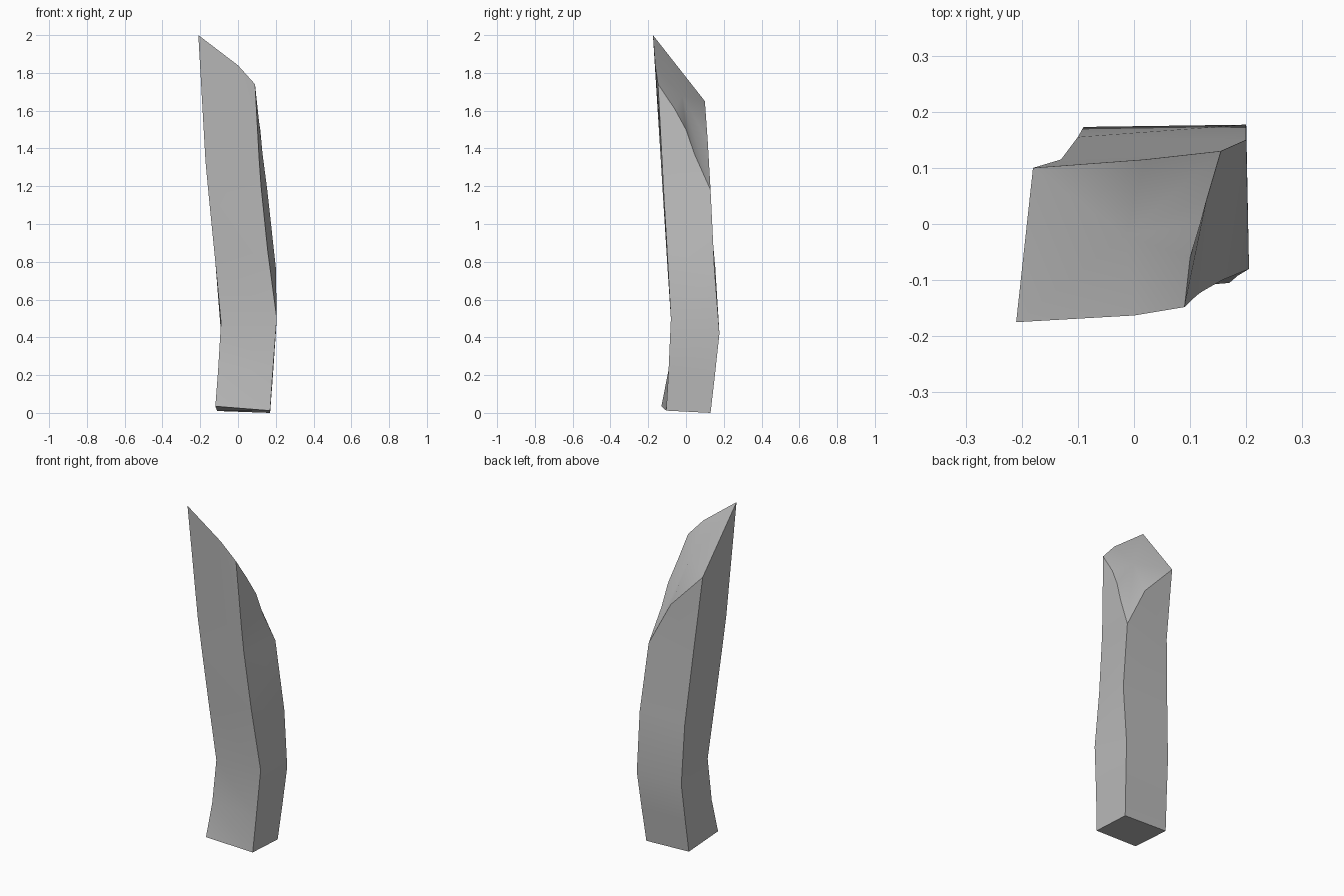
import bpy
import bmesh
import math

default_cube = bpy.data.objects.get("Cube")
if default_cube:
    bpy.data.objects.remove(default_cube, do_unlink=True)


def flat_material(name, colour):
    material = bpy.data.materials.new(name)
    material.use_nodes = True
    material.diffuse_color = colour
    shader = material.node_tree.nodes["Principled BSDF"]
    shader.inputs["Base Color"].default_value = colour
    shader.inputs["Roughness"].default_value = 0.9
    return material


grey = flat_material("plain grey", (0.5, 0.5, 0.5, 1))

# Four-cornered sections of the bent post, from the foot to the start of the cut
# Corner order: front right, front left, back left, back right
sections = [
    [(-.12, -.13, .035), (.17, -.105, .012), (.17, .13, 0), (-.11, .13, .01)],
    [(-.105, -.092, .23), (.185, -.092, .23), (.185, .153, .2), (-.1, .15, .2)],
    [(-.09, -.075, .48), (.205, -.08, .5), (.2, .177, .42), (-.09, .173, .42)],
    [(-.12, -.1, .8), (.157, -.1, .86), (.2, .15, .77), (-.1, .155, .77)],
    [(-.155, -.122, 1.15), (.122, -.12, 1.2), (.155, .13, 1.18), (-.13, .115, 1.2)],
]

bm = bmesh.new()
rings = [[bm.verts.new(corner) for corner in section] for section in sections]


def add_face(*verts):
    return bm.faces.new(verts)


# Foot and side walls, with diagonal creases on the front
add_face(*reversed(rings[0]))
for low, high in zip(rings, rings[1:]):
    for i in range(4):
        j = (i + 1) % 4
        if i == 0:
            add_face(low[i], low[j], high[i])
            add_face(high[i], low[j], high[j])
        else:
            add_face(low[i], low[j], high[j], high[i])

# Rim of the slanted cut, running from the tip round to the back
front_right, front_left, back_left, back_right = rings[-1]
seam_right = bm.verts.new((-.172, -.133, 1.33))
seam_left = bm.verts.new((.112, -.127, 1.34))
tip = bm.verts.new((-.21, -.175, 2))
brow = bm.verts.new((0, -.163, 1.84))
shoulder = bm.verts.new((.09, -.148, 1.74))
slope = [bm.verts.new(p) for p in
         [(.1, -.06, 1.61), (.118, 0, 1.5), (.13, .045, 1.37)]]
back_rim = bm.verts.new((.02, .115, 1.44))
back_peak = bm.verts.new((-.18, .1, 1.65))

# Upper walls below the cut
add_face(front_right, front_left, seam_left, seam_right)
add_face(seam_right, seam_left, brow, tip)
add_face(seam_left, shoulder, brow)
add_face(front_left, back_left, slope[2], seam_left)
add_face(seam_left, *reversed(slope), shoulder)
add_face(back_left, back_right, back_rim)
add_face(back_right, back_peak, back_rim)
add_face(back_right, front_right, seam_right, back_peak)
add_face(seam_right, tip, back_peak)

# Gently bulging cut surface
rim = [tip, brow, shoulder, *slope, back_left, back_rim, back_peak]
crown = bm.verts.new((-.015, -.02, 1.68))
for start, end in zip(rim, rim[1:] + rim[:1]):
    add_face(start, end, crown)

bmesh.ops.recalc_face_normals(bm, faces=bm.faces)
mesh = bpy.data.meshes.new("bent_post")
bm.to_mesh(mesh)
bm.free()
mesh.materials.append(grey)

post = bpy.data.objects.new("bent_post", mesh)
bpy.context.collection.objects.link(post)
bpy.ops.object.select_all(action="DESELECT")
post.select_set(True)
bpy.context.view_layer.objects.active = post
bpy.ops.object.shade_smooth_by_angle(angle=math.radians(30))
